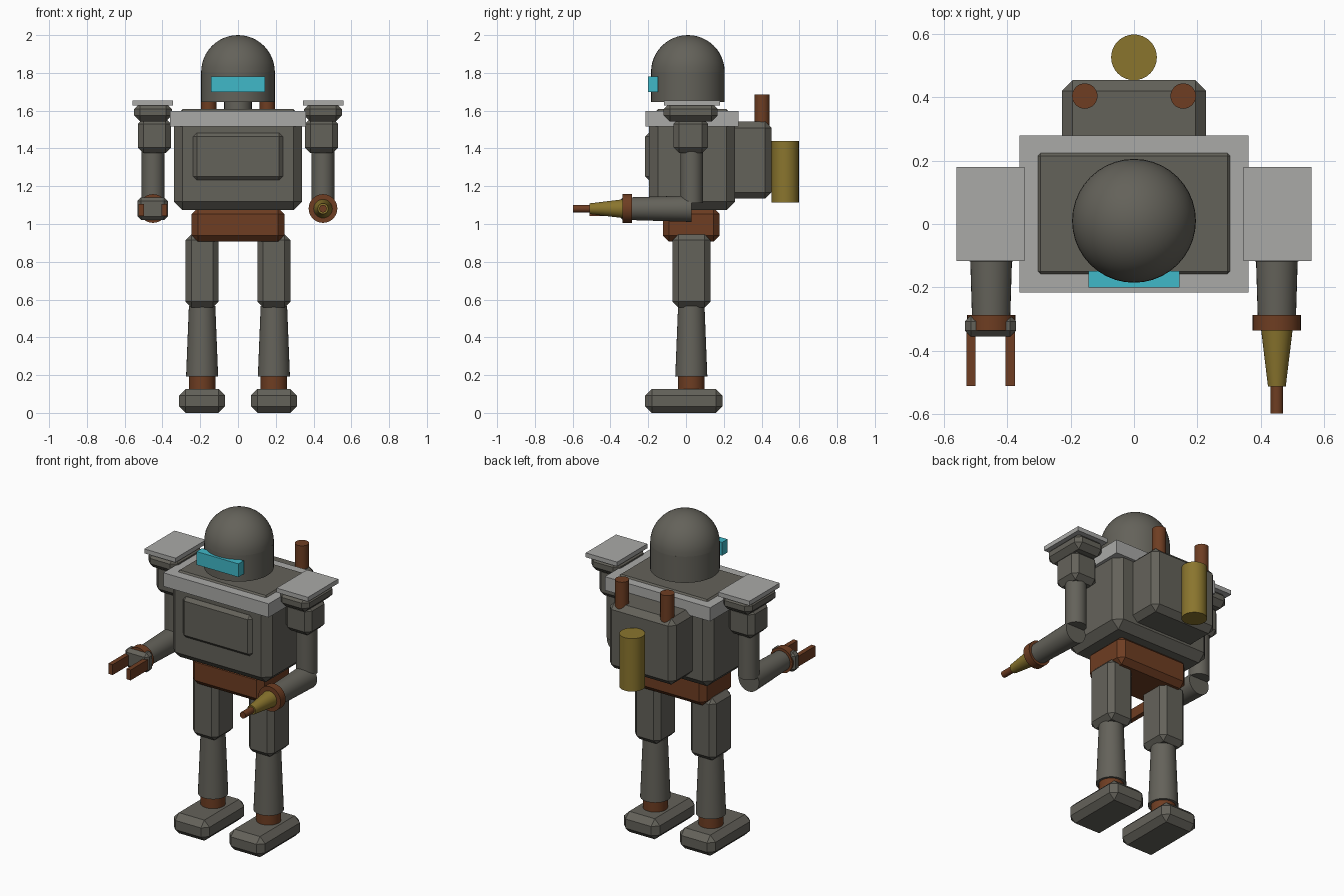
import bpy, bmesh, math
from mathutils import Matrix, Vector

if "Cube" in bpy.data.objects:
    bpy.data.objects.remove(bpy.data.objects["Cube"])


def material(name, rgb):
    m = bpy.data.materials.new(name)
    m.diffuse_color = (*rgb, 1)
    m.use_nodes = True
    m.node_tree.nodes["Principled BSDF"].inputs["Base Color"].default_value = m.diffuse_color
    return m


GREY = material("dark grey metal", (0.127, 0.122, 0.102))
LIGHT = material("light grey plate", (0.40, 0.40, 0.39))
RUST = material("rust brown", (0.156, 0.047, 0.016))
GOLD = material("old gold", (0.254, 0.178, 0.027))
CYAN = material("cyan glass", (0.051, 0.479, 0.578))


def finish(name, bm, mat, smooth):
    bmesh.ops.recalc_face_normals(bm, faces=bm.faces)
    me = bpy.data.meshes.new(name)
    bm.to_mesh(me)
    bm.free()
    me.materials.append(mat)
    ob = bpy.data.objects.new(name, me)
    bpy.context.collection.objects.link(ob)
    if smooth:
        bpy.ops.object.select_all(action='DESELECT')
        ob.select_set(True)
        bpy.context.view_layer.objects.active = ob
        bpy.ops.object.shade_smooth_by_angle(angle=math.radians(35))
    return ob


def box(name, mat, x, y, z, bevel=0.0):
    """Box from (min, max) ranges, with chamfered edges."""
    bm = bmesh.new()
    size = [r[1] - r[0] for r in (x, y, z)]
    mid = Vector([(r[0] + r[1]) / 2 for r in (x, y, z)])
    bmesh.ops.create_cube(bm, size=1,
                          matrix=Matrix.Translation(mid) @ Matrix.Diagonal((*size, 1)))
    if bevel:
        bmesh.ops.bevel(bm, geom=bm.edges[:], offset=bevel, segments=1,
                        profile=0.5, affect='EDGES')
    return finish(name, bm, mat, False)


def rod(name, mat, start, end, r1, r2=None, sides=32):
    """Cylinder or cone between two points."""
    a, b = Vector(start), Vector(end)
    turn = (b - a).to_track_quat('Z', 'Y').to_matrix().to_4x4()
    bm = bmesh.new()
    bmesh.ops.create_cone(bm, cap_ends=True, segments=sides, radius1=r1,
                          radius2=r1 if r2 is None else r2, depth=(b - a).length,
                          matrix=Matrix.Translation((a + b) / 2) @ turn)
    return finish(name, bm, mat, True)


def around(c, half):
    return (c - half, c + half)


# Head: cylinder with a dome, visor and neck
rod("head", GREY, (0, 0.01, 1.645), (0, 0.01, 1.806), 0.195, sides=40)
bm = bmesh.new()
bmesh.ops.create_uvsphere(bm, u_segments=40, v_segments=24, radius=0.195,
                          matrix=Matrix.Translation((0, 0.01, 1.805)))
bmesh.ops.bisect_plane(bm, geom=bm.verts[:] + bm.edges[:] + bm.faces[:], dist=1e-5,
                       plane_co=(0, 0, 1.805), plane_no=(0, 0, 1), clear_inner=True)
finish("head_dome", bm, GREY, True)
box("visor", CYAN, (-0.143, 0.143), (-0.2, -0.148), (1.70, 1.782))
rod("neck", GREY, (0, 0.01, 1.58), (0, 0.01, 1.66), 0.073)

# Torso
box("torso", GREY, (-0.34, 0.34), (-0.195, 0.26), (1.073, 1.608), 0.046)
box("chest_panel", GREY, (-0.237, 0.237), (-0.216, -0.15), (1.232, 1.483), 0.02)
box("collar", LIGHT, (-0.36, 0.36), (-0.215, 0.278), (1.515, 1.599))
box("pelvis", RUST, (-0.245, 0.245), (-0.122, 0.178), (0.907, 1.085), 0.032)

# Backpack with exhaust pipes and tank
box("backpack", GREY, (-0.227, 0.227), (0.22, 0.453), (1.134, 1.542), 0.034)
rod("tank", GOLD, (0, 0.525, 1.113), (0, 0.525, 1.44), 0.072)

for side, s in (("left", -1), ("right", 1)):
    rod(side + "_exhaust_pipe", RUST, (s * 0.155, 0.403, 1.45), (s * 0.155, 0.403, 1.685), 0.04)

    # Legs
    lx = s * 0.19
    box(side + "_thigh", GREY, around(lx, 0.0875), (-0.071, 0.129), (0.559, 0.945), 0.03)
    rod(side + "_shin", GREY, (lx, 0.028, 0.192), (lx, 0.028, 0.565), 0.085, 0.07)
    rod(side + "_ankle", RUST, (lx, 0.028, 0.11), (lx, 0.028, 0.2), 0.07)
    box(side + "_foot", GREY, around(lx, 0.122), (-0.216, 0.193), (0, 0.127), 0.035)

    # Arms
    ax = s * 0.45
    box(side + "_shoulder_plate", LIGHT, around(s * 0.452, 0.107), (-0.116, 0.18), (1.628, 1.655))
    box(side + "_shoulder", GREY, around(ax, 0.1), (-0.118, 0.168), (1.543, 1.64), 0.032)
    box(side + "_upper_arm", GREY, around(s * 0.442, 0.088), (-0.066, 0.116), (1.375, 1.56), 0.03)
    rod(side + "_elbow_post", GREY, (ax, 0.03, 1.11), (ax, 0.03, 1.39), 0.06)
    rod(side + "_forearm", GREY, (ax, 0.03, 1.081), (ax, -0.3, 1.081), 0.07, 0.06)
    rod(side + "_wrist_ring", RUST, (ax, -0.286, 1.082), (ax, -0.335, 1.082), 0.076)

# Gripper on the left arm
box("gripper_palm", GREY, around(-0.452, 0.081), (-0.355, -0.287), around(1.081, 0.06), 0.02)
for n, fx in (("outer", -0.513), ("inner", -0.39)):
    box(n + "_gripper_finger", RUST, around(fx, 0.0145), (-0.511, -0.33), around(1.075, 0.032))

# Nozzle on the right arm
rod("nozzle", GOLD, (0.45, -0.33, 1.081), (0.45, -0.512, 1.081), 0.05, 0.028)
rod("nozzle_barrel", RUST, (0.45, -0.50, 1.081), (0.45, -0.597, 1.081), 0.02, sides=24)
